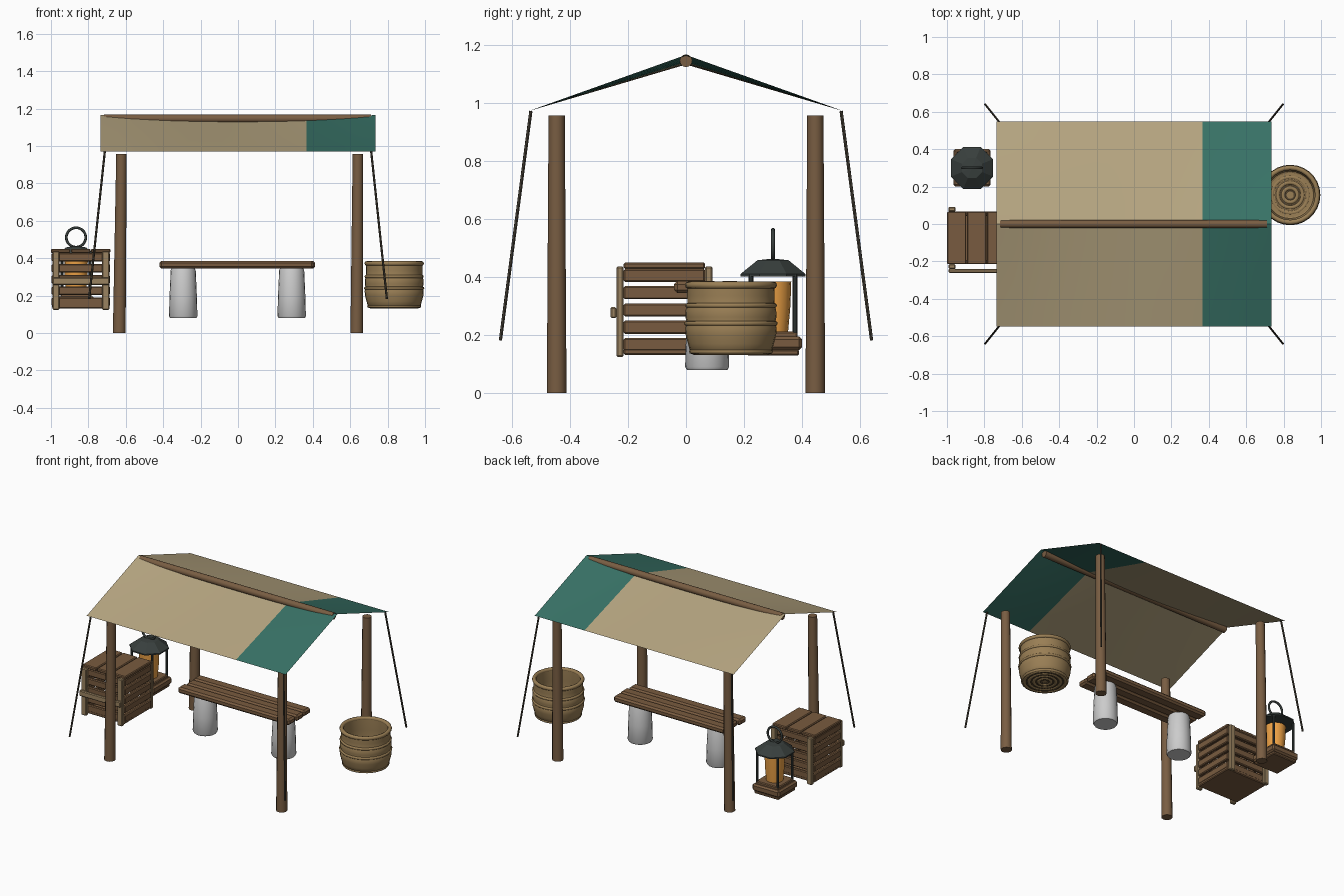
import bpy, bmesh, math
from mathutils import Vector

if "Cube" in bpy.data.objects:
    bpy.data.objects.remove(bpy.data.objects["Cube"])


def mat(name, r, g, b):
    m = bpy.data.materials.new(name)
    m.diffuse_color = (r, g, b, 1)
    m.use_nodes = True
    m.node_tree.nodes["Principled BSDF"].inputs["Base Color"].default_value = m.diffuse_color
    return m


WOOD = mat("wood", 0.19, 0.105, 0.05)
POLE = mat("pole_wood", 0.19, 0.11, 0.055)
PALE = mat("pale_wood", 0.33, 0.23, 0.12)
TAN = mat("canvas_tan", 0.47, 0.38, 0.22)
TEAL = mat("canvas_teal", 0.04, 0.17, 0.135)
ROPE = mat("rope", 0.06, 0.05, 0.035)
WICKER = mat("wicker", 0.32, 0.21, 0.09)
DARK = mat("dark_weave", 0.09, 0.06, 0.03)
IRON = mat("iron", 0.04, 0.05, 0.047)
GLOW = mat("amber_glass", 0.85, 0.36, 0.06)


def finish(name, bm, m, smooth=None):
    me = bpy.data.meshes.new(name)
    bm.normal_update()
    bm.to_mesh(me)
    bm.free()
    ob = bpy.data.objects.new(name, me)
    bpy.context.collection.objects.link(ob)
    if m:
        me.materials.append(m)
    if smooth:
        bpy.ops.object.select_all(action='DESELECT')
        ob.select_set(True)
        bpy.context.view_layer.objects.active = ob
        bpy.ops.object.shade_smooth_by_angle(angle=math.radians(smooth))
    return ob


def box(name, x0, x1, y0, y1, z0, z1, m, bevel=0.005):
    bm = bmesh.new()
    bmesh.ops.create_cube(bm, size=1)
    for v in bm.verts:
        v.co = ((x0 + x1) / 2 + v.co.x * (x1 - x0), (y0 + y1) / 2 + v.co.y * (y1 - y0),
                (z0 + z1) / 2 + v.co.z * (z1 - z0))
    bmesh.ops.bevel(bm, geom=bm.edges[:], offset=bevel, segments=1, affect='EDGES')
    return finish(name, bm, m)


def rod(name, a, b, r0, r1, m, n=12):
    a, b = Vector(a), Vector(b)
    bm = bmesh.new()
    bmesh.ops.create_cone(bm, cap_ends=True, segments=n, radius1=r0, radius2=r1, depth=(b - a).length)
    q = (b - a).to_track_quat('Z', 'Y')
    for v in bm.verts:
        v.co = q @ v.co + (a + b) / 2
    return finish(name, bm, m, 40)


def lathe(name, cx, cy, prof, m, n=24, smooth=40, turn=0.0):
    bm = bmesh.new()
    rings = []
    for r, z in prof:
        if r == 0:
            rings.append([bm.verts.new((cx, cy, z))] * n)
        else:
            rings.append([bm.verts.new((cx + r * math.cos(turn + math.tau * i / n),
                                        cy + r * math.sin(turn + math.tau * i / n), z)) for i in range(n)])
    for lo, hi in zip(rings, rings[1:]):
        for i in range(n):
            j = (i + 1) % n
            bm.faces.new(list(dict.fromkeys((lo[i], lo[j], hi[j], hi[i]))))
    bmesh.ops.recalc_face_normals(bm, faces=bm.faces)
    return finish(name, bm, m, smooth)


def ring(name, c, R, r, m, upright=False, n=28):
    bpy.ops.mesh.primitive_torus_add(location=c, major_radius=R, minor_radius=r, major_segments=n,
                                     minor_segments=8, rotation=(math.pi / 2 if upright else 0, 0, 0))
    ob = bpy.context.object
    ob.name = name
    ob.data.materials.append(m)
    bpy.ops.object.shade_smooth_by_angle(angle=math.radians(60))


# Corner posts and guy ropes
for sx in (-1, 1):
    for sy in (-1, 1):
        rod("post", (sx * 0.635, sy * 0.446, 0), (sx * 0.632 + 0.009, sy * 0.446, 0.957), 0.034, 0.028, POLE)
        rod("guy_rope", (sx * 0.712, sy * 0.535, 0.972), (sx * 0.796, sy * 0.64, 0.182), 0.006, 0.006, ROPE, 6)

# Ridge pole
rod("ridge_pole", (-0.717, 0, 1.146), (0.71, 0, 1.146), 0.022, 0.022, POLE)

# Canopy: thin cloth sagging along the ridge, last quarter teal
bm = bmesh.new()
NX, NY = 16, 12
grid = []
for i in range(NX + 1):
    x = -0.735 + 1.47 * i / NX
    row = []
    for j in range(NY + 1):
        t = -1 + 2 * j / NY
        sag = 0.033 * (1 - (x / 0.735) ** 2) * (1 - abs(t))
        row.append(bm.verts.new((x, 0.547 * t, 1.166 - 0.195 * abs(t) - sag)))
    grid.append(row)
for i in range(NX):
    for j in range(NY):
        f = bm.faces.new((grid[i][j], grid[i + 1][j], grid[i + 1][j + 1], grid[i][j + 1]))
        f.material_index = int(i >= NX * 3 // 4)
canopy = finish("canopy", bm, TAN, 20)
canopy.data.materials.append(TEAL)

# Bench: three planks on two stump legs
for k, (a, b) in enumerate(((-0.42, 0.405), (-0.41, 0.412), (-0.416, 0.408))):
    y = -0.041 + k * 0.078
    box("bench_plank", a, b, y, y + 0.072, 0.345, 0.386, WOOD, 0.011)
for x in (-0.293, 0.287):
    lathe("bench_leg", x, 0.073, [(0, 0.08), (0.07, 0.08), (0.076, 0.09), (0.073, 0.2),
                                  (0.067, 0.335), (0.062, 0.346), (0, 0.346)], None, 20)

# Crate: slatted walls, plank lid, solid base, pale corner battens
X0, X1, Y0, Y1 = -1.0, -0.68, -0.215, 0.066
for k in range(5):
    z = 0.145 + k * 0.0595
    for y in (Y0, Y1 - 0.022):
        box("crate_end_slat", X0 + 0.012, X1 - 0.012, y, y + 0.022, z, z + 0.045, WOOD)
    for x in (X0 + 0.004, X1 - 0.026):
        box("crate_side_slat", x, x + 0.022, Y0, Y1, z, z + 0.045, WOOD)
for k in range(3):
    x = X0 + k * 0.1075
    box("crate_lid_plank", x, x + 0.103, Y0, Y1, 0.428, 0.45, WOOD)
box("crate_base", X0 + 0.006, X1 - 0.006, Y0, Y1, 0.132, 0.154, WOOD)
for y in (-0.24, Y1):
    for x in (X0 + 0.008, X1 - 0.046):
        box("crate_corner_batten", x, x + 0.038, y, y + 0.025, 0.124, 0.437, PALE)
box("crate_front_rail", X0 + 0.008, X1 - 0.008, -0.261, -0.24, 0.258, 0.296, PALE)

# Lantern: stepped wooden base, glass, cage bars, octagonal roof, carry ring
LX, LY = -0.866, 0.3
box("lantern_base", LX - 0.1, LX + 0.1, LY - 0.1, LY + 0.1, 0.148, 0.195, WOOD, 0.01)
box("lantern_foot", LX - 0.09, LX + 0.09, LY - 0.09, LY + 0.09, 0.13, 0.15, WOOD)
box("lantern_step", LX - 0.084, LX + 0.084, LY - 0.084, LY + 0.084, 0.19, 0.212, WOOD)
lathe("lantern_glass", LX, LY, [(0, 0.21), (0.052, 0.21), (0.06, 0.3), (0.063, 0.385), (0, 0.385)], GLOW, 16)
for sx in (-1, 1):
    for sy in (-1, 1):
        bx, by = LX + sx * 0.076, LY + sy * 0.076
        rod("lantern_bar", (bx, by, 0.205), (bx, by, 0.408), 0.008, 0.008, IRON, 8)
lathe("lantern_roof", LX, LY, [(0, 0.402), (0.122, 0.402), (0.122, 0.41), (0.058, 0.458), (0, 0.464)],
      IRON, 8, None, math.pi / 8)
ring("lantern_ring", (LX, LY, 0.511), 0.052, 0.007, IRON, True)

# Basket: bulging woven wall with hollow inside, coiled floor and hoops
BX, BY = 0.835, 0.155
lathe("basket_wall", BX, BY, [
    (0, 0.137), (0.13, 0.135), (0.14, 0.14), (0.148, 0.17), (0.156, 0.2), (0.158, 0.225), (0.152, 0.24),
    (0.157, 0.262), (0.156, 0.288), (0.15, 0.302), (0.151, 0.335), (0.15, 0.372),
    (0.135, 0.372), (0.134, 0.3), (0.14, 0.22), (0.125, 0.155), (0, 0.152)], WICKER, 28, 50)
ring("basket_rim", (BX, BY, 0.372), 0.146, 0.013, WICKER)
for z, r in ((0.24, 0.153), (0.302, 0.15), (0.143, 0.136)):
    ring("basket_hoop", (BX, BY, z), r, 0.0085, WICKER)
for k in range(4):
    r = 0.024 + 0.029 * k
    ring("basket_floor_coil", (BX, BY, 0.144), r + 0.014, 0.0135, WICKER)
    ring("basket_coil_gap", (BX, BY, 0.144), r, 0.0105, DARK)
